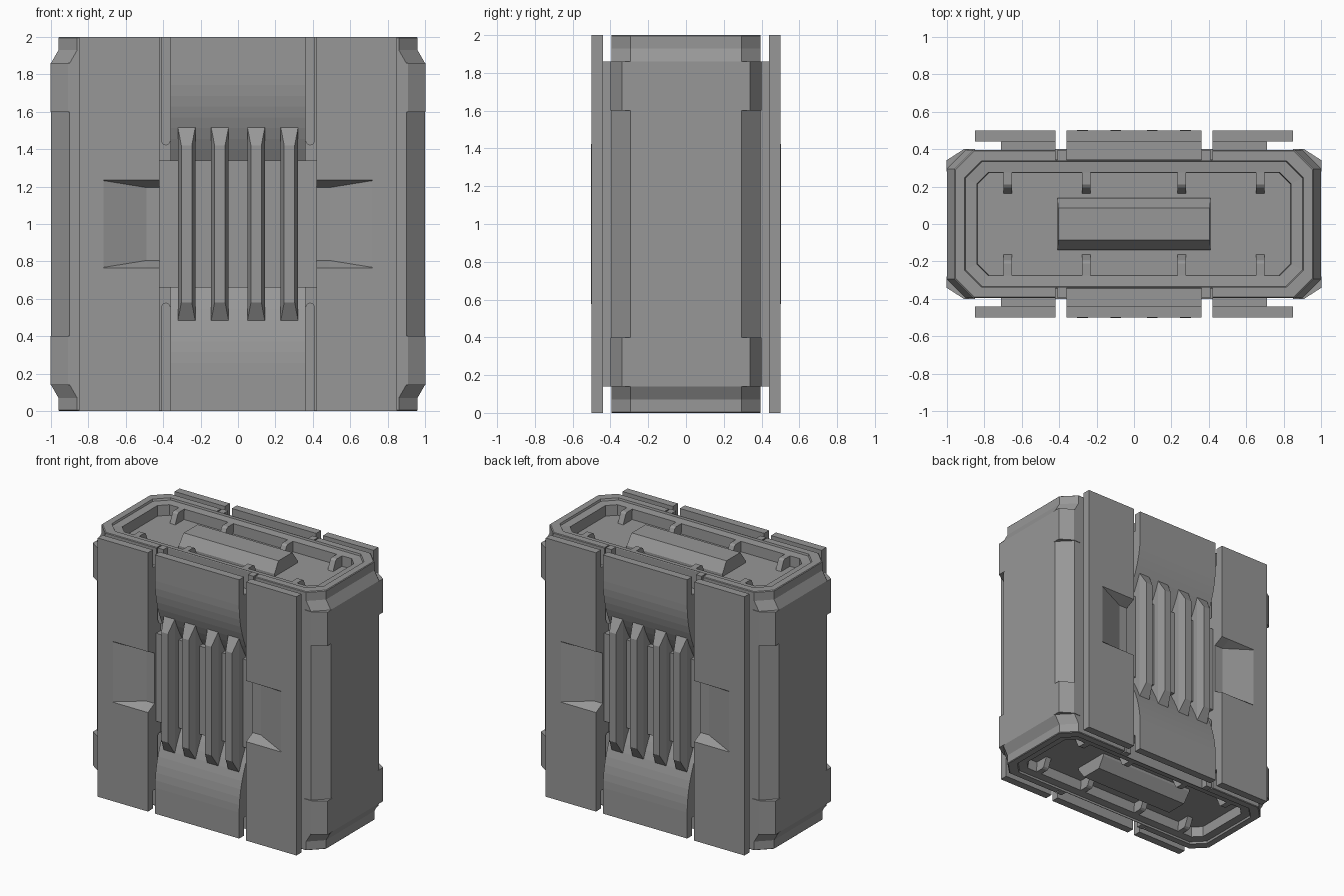
import bpy, bmesh, math

if "Cube" in bpy.data.objects:
    bpy.data.objects.remove(bpy.data.objects["Cube"])

# Everything is modelled in one octant (z measured from mid-height) and mirrored three ways.
metal = bpy.data.materials.new("dark_grey")
metal.diffuse_color = (.31, .31, .31, 1)
metal.use_nodes = True
metal.node_tree.nodes["Principled BSDF"].inputs["Base Color"].default_value = metal.diffuse_color


def finish(name, bm, recalc=True):
    bmesh.ops.remove_doubles(bm, verts=bm.verts[:], dist=1e-5)
    if recalc:
        bmesh.ops.recalc_face_normals(bm, faces=bm.faces[:])
    # drop faces lying on a mirror plane so halves join into one skin
    inner = [f for f in bm.faces
             if any(all(abs(v.co[a]) < 1e-5 for v in f.verts) for a in range(3))]
    bmesh.ops.delete(bm, geom=inner, context='FACES')
    me = bpy.data.meshes.new(name)
    bm.to_mesh(me)
    bm.free()
    me.materials.append(metal)
    ob = bpy.data.objects.new(name, me)
    bpy.context.collection.objects.link(ob)
    ob.location.z = 1
    m = ob.modifiers.new("Mirror", 'MIRROR')
    m.use_axis = (True, True, True)
    m.merge_threshold = 0.0005
    return ob


def loft(name, rings):
    """Closed, capped skin through rings with equal point counts."""
    bm = bmesh.new()
    vs = [[bm.verts.new(p) for p in r] for r in rings]
    n = len(rings[0])
    for a, b in zip(vs, vs[1:]):
        for i in range(n):
            j = (i + 1) % n
            bm.faces.new((a[i], a[j], b[j], b[i]))
    bm.faces.new(vs[0][::-1])
    bm.faces.new(vs[-1])
    return finish(name, bm)


def plan(pts, z):
    return [(x, y, z) for x, y in pts]


def rect(x0, x1, y0, y1, z):
    return [(x0, y0, z), (x1, y0, z), (x1, y1, z), (x0, y1, z)]


# main body: chamfered plan with a shallow centre slot and a recessed, stepped end
def body_ring(x, y, c, slot, z):
    return plan([(x, 0), (x, y - c), (x - c, y), (.42, y), (.42, slot), (0, slot)], z)


rings = [body_ring(*r) for r in [
    (1.0, .395, .10, .345, 0), (1.0, .395, .10, .345, .86),
    (.96, .395, .10, .345, .93), (.96, .395, .10, .345, .995),
    (.955, .39, .10, .342, 1.0), (.905, .338, .09, .338, 1.0),
    (.90, .335, .09, .335, .985), (.84, .275, .06, .275, .98),
    (.837, .273, .06, .273, .90)]]
bm = bmesh.new()
vs = [[bm.verts.new(p) for p in r] for r in rings]
for a, b in zip(vs, vs[1:]):
    for i in range(5):
        bm.faces.new((a[i], a[i + 1], b[i + 1], b[i]))
bm.faces.new(vs[-1] + [bm.verts.new((0, 0, .90))])
finish("body", bm, recalc=False)

# corner brackets
brk = [(.85, .36), (.85, .40), (.91, .40), (1.003, .34), (1.003, .28), (.9, .28)]
loft("corner_bracket", [plan(brk, .60), plan(brk, .86)])


# outer side panels with a tapered, ramped recess at mid-height
def panel_ring(z, floor, back, edge_z=None):
    ring = plan([(.42, back), (.71, back), (.71, .44), (.85, .44), (.85, .5),
                 (.72, .5), (.49, floor), (.42, floor)], z)
    if edge_z is not None:
        ring[5] = (.72, .5, edge_z)
        ring[3], ring[4] = (.85, .44, edge_z), (.85, .5, edge_z)
    return ring


loft("side_panel", [panel_ring(0, .42, .38), panel_ring(.195, .42, .38, .232),
                    panel_ring(.235, .5, .38), panel_ring(.86, .5, .38),
                    panel_ring(.861, .5, .439), panel_ring(1, .5, .439)])

# centre panel curving inwards towards the grille, its backing stops short of the ends
curve = [(.5 - .14 * (i / 8) ** 2, .8 - .46 * i / 8) for i in range(9)]
prof = [(.335, .86), (.44, .86), (.44, 1), (.5, 1)] + curve + [(.335, .34)]
loft("centre_panel", [[(x, y, z) for y, z in prof] for x in (0, .36)])

# grille plate and fins
loft("grille_plate", [rect(0, .42, .34, .40, 0), rect(0, .42, .34, .40, .34)])
for i, cx in enumerate((.097, .275)):
    loft(f"grille_fin_{i + 1}", [
        [(cx - w, y, 0), (cx + w, y, 0), (cx + w, y, h), (cx - w, y, h)]
        for y, w, h in ((.36, .047, .52), (.445, .047, .52), (.503, .028, .42))])

# round-ended strips in the gaps beside the centre panel
strip = [(.361, 1), (.41, 1)] + [
    (.3855 + .0245 * math.cos(a), .445 - .0245 * math.sin(a))
    for a in (math.pi * k / 6 for k in range(7))]
loft("gap_strip", [[(x, y, z) for x, z in strip] for y in (.34, .395)])

# raised block and wall ribs in the end recess
loft("end_block", [rect(0, .41, 0, .14, .89), rect(0, .41, 0, .14, .92),
                   rect(0, .405, 0, .085, 1.0)])
rib = [(.28, .89), (.28, .98), (.21, .98), (.195, .97), (.16, .89)]
for i, cx in enumerate((.255, .675)):
    loft(f"end_rib_{i + 1}", [[(cx + s, y, z) for y, z in rib] for s in (-.023, .023)])
